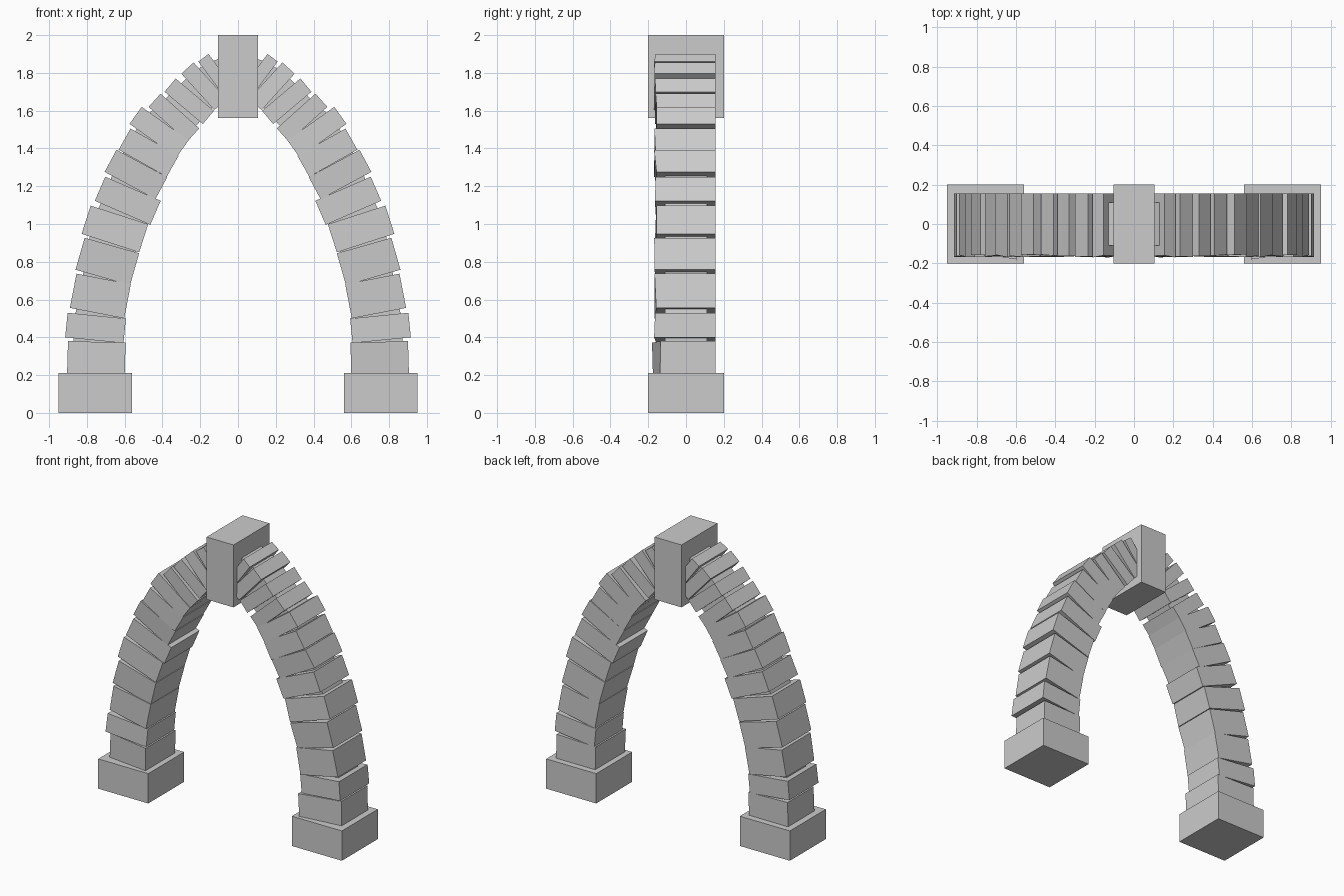
import bpy, random
from mathutils import Vector

if "Cube" in bpy.data.objects:
    bpy.data.objects.remove(bpy.data.objects["Cube"])

random.seed(4)

# outer edge of each stone on the right leg: x0, z0, x1, z1, depth toward the opening
STONES = [
    (.905, .205, .90, .38, .305), (.915, .40, .902, .53, .31),
    (.89, .556, .855, .737, .293), (.86, .758, .812, .927, .30),
    (.828, .948, .78, 1.097, .32), (.758, 1.123, .703, 1.25, .32),
    (.706, 1.276, .643, 1.393, .305), (.632, 1.393, .569, 1.505, .292),
    (.574, 1.53, .51, 1.62, .305), (.473, 1.62, .41, 1.69, .275),
    (.389, 1.70, .33, 1.77, .265), (.30, 1.796, .235, 1.855, .26),
    (.21, 1.86, .156, 1.90, .26)]


def prism(name, profile, fronts, back, mirror=True):
    """Extrude an xz profile along y; fronts gives y per front corner."""
    n = len(profile)
    verts = [(p[0], f, p[1]) for p, f in zip(profile, fronts)]
    verts += [(p[0], back, p[1]) for p in profile]
    faces = [tuple(range(n)), tuple(range(2 * n - 1, n - 1, -1))]
    faces += [(i, n + i, n + (i + 1) % n, (i + 1) % n) for i in range(n)]
    me = bpy.data.meshes.new(name)
    me.from_pydata(verts, [], faces)
    ob = bpy.data.objects.new(name, me)
    bpy.context.collection.objects.link(ob)
    if mirror:
        ob.modifiers.new("mirror", 'MIRROR').use_mirror_merge = False
    return ob


def rect(x0, x1, z0, z1):
    return [(x0, z0), (x1, z0), (x1, z1), (x0, z1)]


# base blocks and keystone
prism("base_block", rect(.56, .95, 0, .21), [-.2] * 4, .2)
prism("keystone", rect(-.105, .105, 1.56, 2), [-.2] * 4, .2, mirror=False)

# wedge stones with slightly uneven front faces
core_out, core_in = [Vector((.87, .15))], [Vector((.615, .15))]
for i, (x0, z0, x1, z1, depth) in enumerate(STONES):
    a, b = Vector((x0, z0)), Vector((x1, z1))
    t = (b - a).normalized()
    inward = Vector((-t.y, t.x))
    if inward.x > 0:
        inward = -inward
    c, d = b + inward * depth, a + inward * depth
    fronts = [-.16 + random.uniform(-.01, .006) for _ in range(4)]
    if i == 0:
        fronts = [-.137, -.135, -.18, -.175]
    prism(f"arch_stone_{i + 1}", [d, a, b, c], [fronts[3], fronts[0], fronts[1], fronts[2]], .155)
    mid = (a + b) / 2
    core_out.append(mid + inward * .035)
    core_in.append(mid + inward * (depth - .02))

# recessed mortar core showing in the joints
core_out.append(Vector((.06, 1.89)))
core_in[-1] = Vector((.05, 1.66))
core = core_in[::-1] + core_out
prism("mortar_core", core, [-.11] * len(core), .11)
